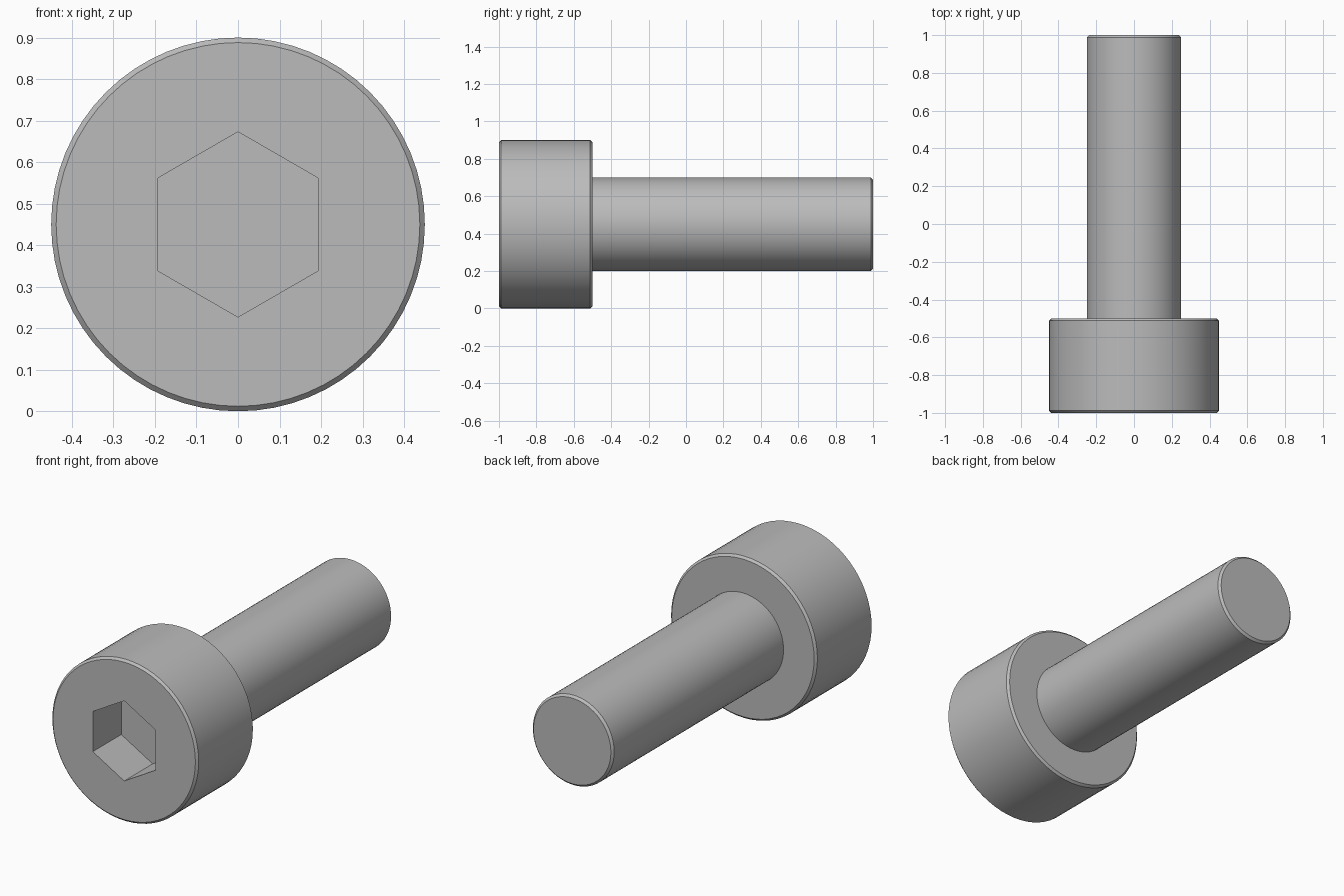
import bpy
import bmesh
from math import cos, sin, pi, radians

if "Cube" in bpy.data.objects:
    bpy.data.objects.remove(bpy.data.objects["Cube"])

SIDES = 64
AXIS_Z = 0.45        # height of the screw axis
HEAD_R, SHANK_R = 0.45, 0.25
HEAD_BACK = -0.5
CHAMFER = 0.012
HEX_R, HEX_FLOOR = 0.223, -0.75

steel = bpy.data.materials.new("grey steel")
steel.use_nodes = True
steel.diffuse_color = (0.5, 0.5, 0.5, 1)
steel.node_tree.nodes["Principled BSDF"].inputs["Base Color"].default_value = (0.5, 0.5, 0.5, 1)


def ring(bm, radius, y, sides):
    """Regular polygon of vertices around the screw axis, one corner on top."""
    angles = [pi / 2 + 2 * pi * i / sides for i in range(sides)]
    return [bm.verts.new((radius * cos(a), y, AXIS_Z + radius * sin(a))) for a in angles]


def skin(bm, profile, sides):
    """Join rings along a (radius, y) profile and return them."""
    rings = [ring(bm, r, y, sides) for r, y in profile]
    for a, b in zip(rings, rings[1:]):
        for i in range(sides):
            j = (i + 1) % sides
            bm.faces.new((a[i], a[j], b[j], b[i]))
    return rings


def loop_edges(bm, verts):
    return [bm.edges.get((verts[i - 1], verts[i])) for i in range(len(verts))]


def finish(bm, name):
    bm.normal_update()
    mesh = bpy.data.meshes.new(name)
    bm.to_mesh(mesh)
    bm.free()
    mesh.materials.append(steel)
    obj = bpy.data.objects.new(name, mesh)
    bpy.context.collection.objects.link(obj)
    bpy.ops.object.select_all(action='DESELECT')
    obj.select_set(True)
    bpy.context.view_layer.objects.active = obj
    bpy.ops.object.shade_smooth_by_angle(angle=radians(25))


# Head: chamfered drum with a hexagonal socket
bm = bmesh.new()
drum = skin(bm, [(HEAD_R - CHAMFER, -1), (HEAD_R, -1 + CHAMFER),
                 (HEAD_R, HEAD_BACK - CHAMFER), (HEAD_R - CHAMFER, HEAD_BACK),
                 (SHANK_R, HEAD_BACK)], SIDES)
socket = skin(bm, [(HEX_R, HEX_FLOOR), (HEX_R, -1)], 6)
bm.faces.new(socket[0])
bmesh.ops.triangle_fill(bm, use_beauty=True, normal=(0, -1, 0),
                        edges=loop_edges(bm, drum[0]) + loop_edges(bm, socket[1]))
bmesh.ops.recalc_face_normals(bm, faces=bm.faces)
# The floor of the socket must look out of the front
floor = min((f for f in bm.faces if abs(f.calc_center_median().y - HEX_FLOOR) < 0.001
             and len(f.verts) == 6), key=lambda f: f.normal.y)
if floor.normal.y > 0:
    bmesh.ops.reverse_faces(bm, faces=bm.faces)
finish(bm, "socket_head")

# Shank: plain cylinder with a chamfered, closed tip
bm = bmesh.new()
rod = skin(bm, [(SHANK_R, HEAD_BACK), (SHANK_R, 1 - CHAMFER), (SHANK_R - CHAMFER, 1)], SIDES)
tip = bm.faces.new(rod[-1])
bmesh.ops.recalc_face_normals(bm, faces=bm.faces)
if tip.normal.y < 0:
    bmesh.ops.reverse_faces(bm, faces=bm.faces)
finish(bm, "shank")
